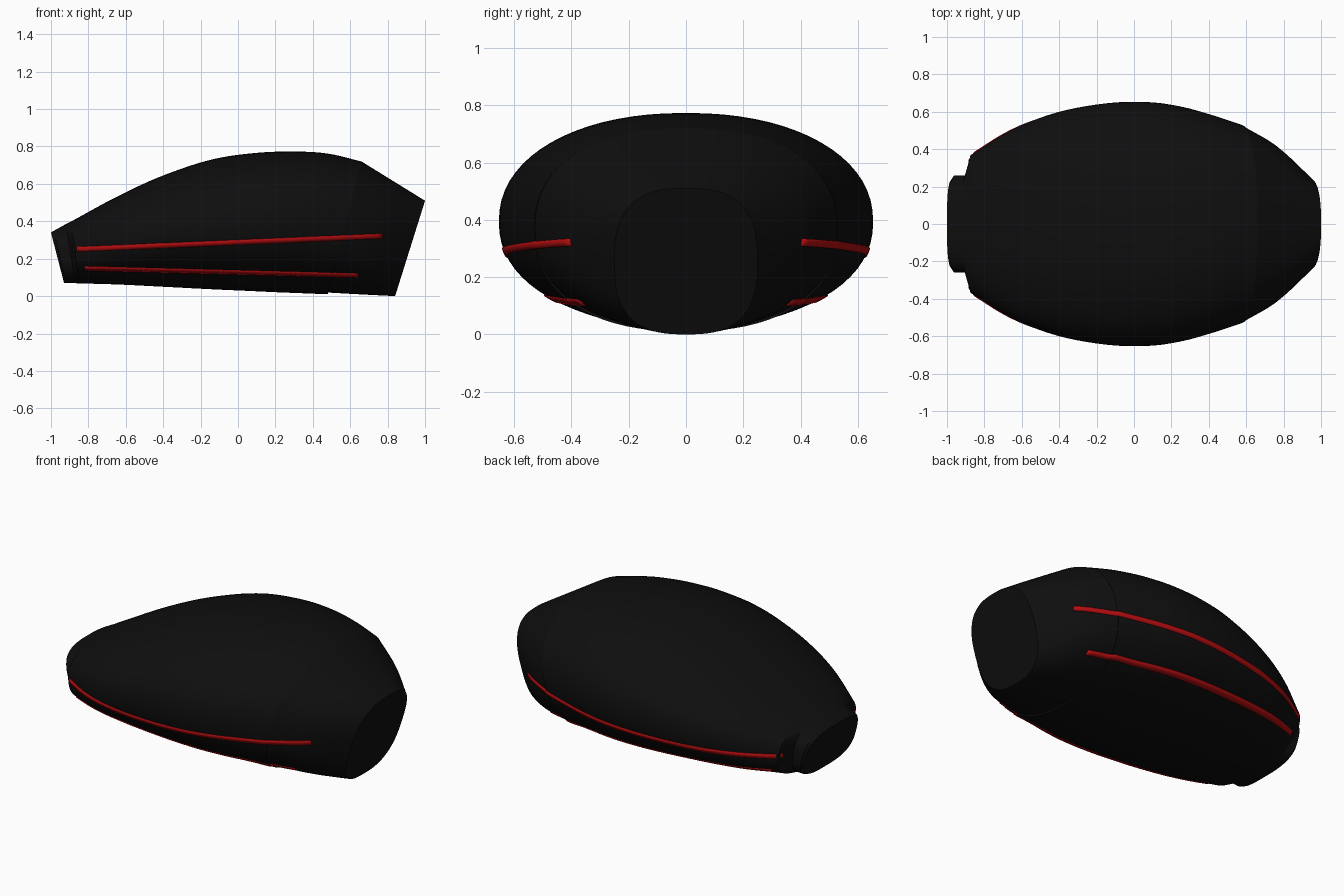
import bpy, bmesh, math
from mathutils import Vector
from mathutils.bvhtree import BVHTree

cube = bpy.data.objects.get("Cube")
if cube:
    bpy.data.objects.remove(cube)


def material(name, color):
    m = bpy.data.materials.new(name)
    m.use_nodes = True
    m.diffuse_color = (*color, 1)
    m.node_tree.nodes["Principled BSDF"].inputs["Base Color"].default_value = (*color, 1)
    return m


BLACK = material("black shell", (0.0045, 0.0045, 0.0045))
RED = material("red stripe", (0.45, 0.004, 0.005))
SIDES = 72


def finish(bm, name, mat, angle=30):
    mesh = bpy.data.meshes.new(name)
    bm.to_mesh(mesh)
    bm.free()
    ob = bpy.data.objects.new(name, mesh)
    bpy.context.collection.objects.link(ob)
    mesh.materials.append(mat)
    bpy.ops.object.select_all(action='DESELECT')
    ob.select_set(True)
    bpy.context.view_layer.objects.active = ob
    bpy.ops.object.shade_smooth_by_angle(angle=math.radians(angle))
    return ob


def smooth_stations(rows, steps):
    """Catmull-Rom interpolation between cross-section stations."""
    ext = [[2 * a - b for a, b in zip(rows[0], rows[1])], *rows,
           [2 * a - b for a, b in zip(rows[-1], rows[-2])]]
    out = []
    for i in range(1, len(ext) - 2):
        for k in range(steps):
            t = k / steps
            out.append([b + 0.5 * t * (c - a + t * (2 * a - 5 * b + 4 * c - d
                        + t * (3 * (b - c) + d - a)))
                        for a, b, c, d in zip(*ext[i - 1:i + 3])])
    return out + [list(rows[-1])]


def ring(bm, station):
    """Leaning superellipse: bottom x, top x, bottom z, top z, half width, power."""
    xb, xt, zb, zt, w, p = station
    verts = []
    for i in range(SIDES):
        a = math.tau * i / SIDES
        c, s = math.cos(a), math.sin(a)
        y = w * math.copysign(abs(c) ** (2 / p), c)
        f = 0.5 + 0.5 * math.copysign(abs(s) ** (2 / p), s)
        verts.append(bm.verts.new((xb + (xt - xb) * f, y, zb + (zt - zb) * f)))
    return verts


# Stations of the three sections, from the narrow end to the wide end
neck = [(-.93, -1, .07, .34, .24, 3), (-.92, -.985, .07, .349, .26, 3),
        (-.87, -.92, .069, .385, .26, 3)]
shell = [(-.85, -.89, .068, .40, .37, 2.4), (-.64, -.66, .062, .525, .505, 2.3),
         (-.4, -.42, .05, .637, .597, 2.2), (-.15, -.15, .037, .728, .645, 2.2),
         (.05, .09, .028, .765, .652, 2.2), (.2, .3, .021, .773, .628, 2.2),
         (.35, .48, .015, .762, .583, 2.2), (.48, .66, .01, .72, .53, 2.3)]
nose = [(.48, .66, .019, .72, .527, 2.3), (.66, .83, .009, .615, .42, 2.4),
        (.84, 1, 0, .51, .25, 2.7)]

# Main body, lofted through all the stations with flat end caps
bm = bmesh.new()
stations = neck + smooth_stations(shell, 5) + smooth_stations(nose, 6)
rings = [ring(bm, s) for s in stations]
for r0, r1 in zip(rings, rings[1:]):
    for i in range(SIDES):
        j = (i + 1) % SIDES
        bm.faces.new((r0[i], r0[j], r1[j], r1[i]))
bm.faces.new(rings[0])
bm.faces.new(rings[-1])
bmesh.ops.recalc_face_normals(bm, faces=bm.faces[:])
tree = BVHTree.FromBMesh(bm)
finish(bm, "body_shell", BLACK)


def stripe(name, start, end, height, side):
    """Thin plate laid on the body between two (x, z) points."""
    bm = bmesh.new()
    rows = []
    for k in range(61):
        t = k / 60
        x = start[0] + (end[0] - start[0]) * t
        z = start[1] + (end[1] - start[1]) * t
        row = []
        for n in (-1, 0, 1):
            hit, normal, _, _ = tree.ray_cast(Vector((x, 2 * side, z + n * height / 2)),
                                              Vector((0, -side, 0)))
            if hit:
                row.append(bm.verts.new(hit + normal * 0.005))
        if len(row) == 3:
            rows.append(row)
    for a, b in zip(rows, rows[1:]):
        for n in (0, 1):
            quad = (a[n], b[n], b[n + 1], a[n + 1])
            bm.faces.new(quad if side < 0 else quad[::-1])
    ob = finish(bm, name, RED)
    mod = ob.modifiers.new("thickness", 'SOLIDIFY')
    mod.thickness = 0.008
    mod.offset = -1


# Two stripes on each side
for label, side in (("front", -1), ("back", 1)):
    stripe("upper_stripe_" + label, (-.88, .25), (.77, .322), .026, side)
    stripe("lower_stripe_" + label, (-.82, .15), (.64, .112), .02, side)
